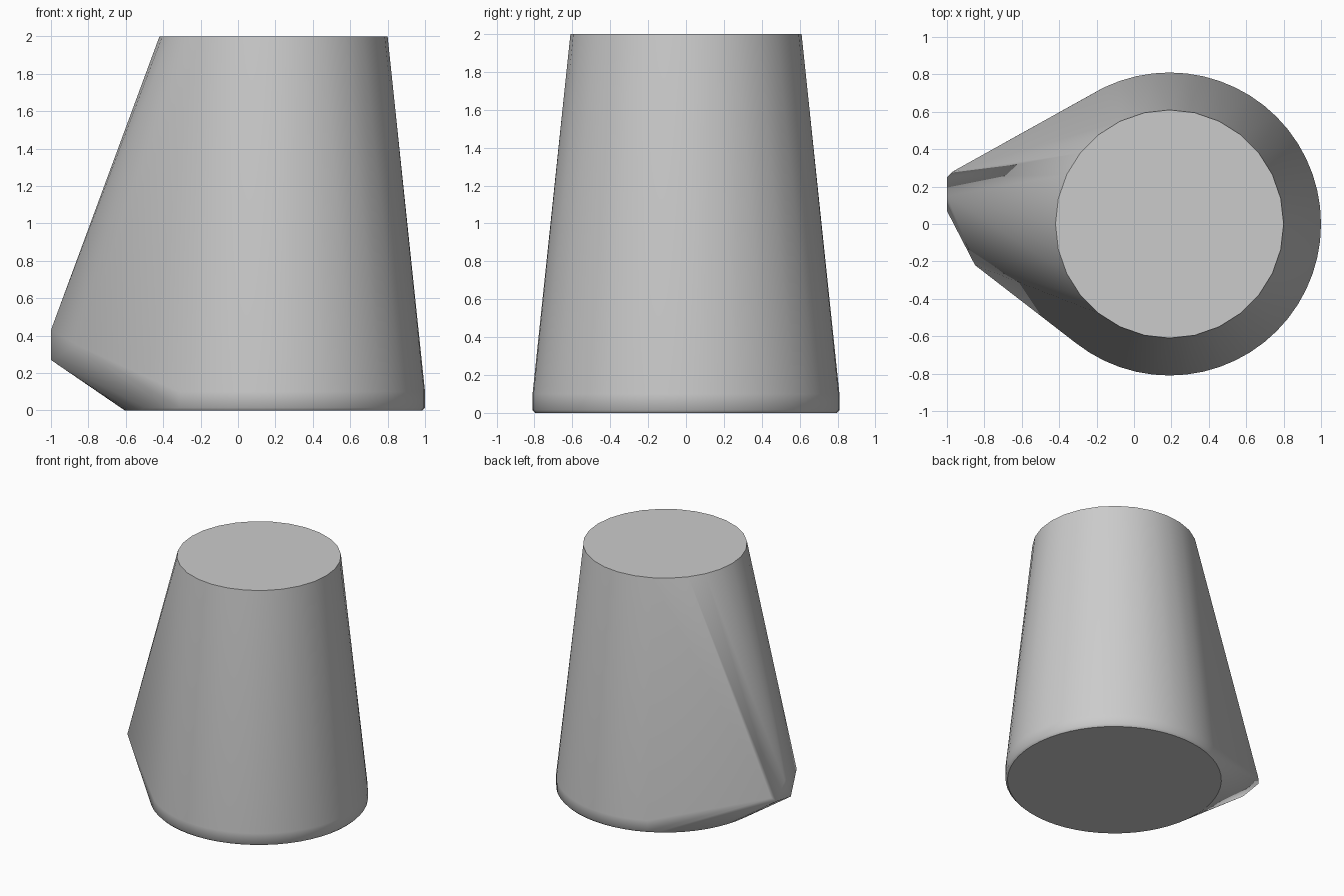
import bpy
import bmesh
from math import cos, sin, tau

cube = bpy.data.objects.get("Cube")
if cube:
    bpy.data.objects.remove(cube, do_unlink=True)

AXIS_X = 0.19

# Plain grey material
grey = bpy.data.materials.new("plain grey")
grey.use_nodes = True
colour = (0.6, 0.6, 0.6, 1)
grey.diffuse_color = colour
grey.node_tree.nodes["Principled BSDF"].inputs["Base Color"].default_value = colour

bm = bmesh.new()


def ring(radius, z, sides):
    for i in range(sides):
        a = tau * i / sides
        bm.verts.new((AXIS_X + radius * cos(a), radius * sin(a), z))


# Tapered body: chamfered foot, short upright rim, narrower top
ring(0.795, 0, 56)
ring(0.81, 0.015, 56)
ring(0.81, 0.1, 56)
ring(0.61, 2, 28)

# Blunt spout tip low on the right side
for point in ((-1, 0.07, 0.27), (-1, 0.25, 0.3), (-1, 0.15, 0.43),
              (-0.97, 0.28, 0.33), (-0.85, -0.22, 0.345)):
    bm.verts.new(point)

# Wrap everything in one tight skin
hull = bmesh.ops.convex_hull(bm, input=bm.verts[:])
unused = {g for g in hull["geom_interior"] + hull["geom_unused"]
          if isinstance(g, bmesh.types.BMVert)}
bmesh.ops.delete(bm, geom=list(unused), context="VERTS")
bmesh.ops.dissolve_limit(bm, angle_limit=0.005, verts=bm.verts[:], edges=bm.edges[:])
bmesh.ops.recalc_face_normals(bm, faces=bm.faces[:])

# Smooth sides with crisp edges round the flat top and base
for face in bm.faces:
    face.smooth = abs(face.normal.z) < 0.99
for edge in bm.edges:
    edge.smooth = all(f.smooth for f in edge.link_faces)

mesh = bpy.data.meshes.new("tapered_body")
bm.to_mesh(mesh)
bm.free()
mesh.materials.append(grey)
body = bpy.data.objects.new("tapered_body", mesh)
bpy.context.collection.objects.link(body)
